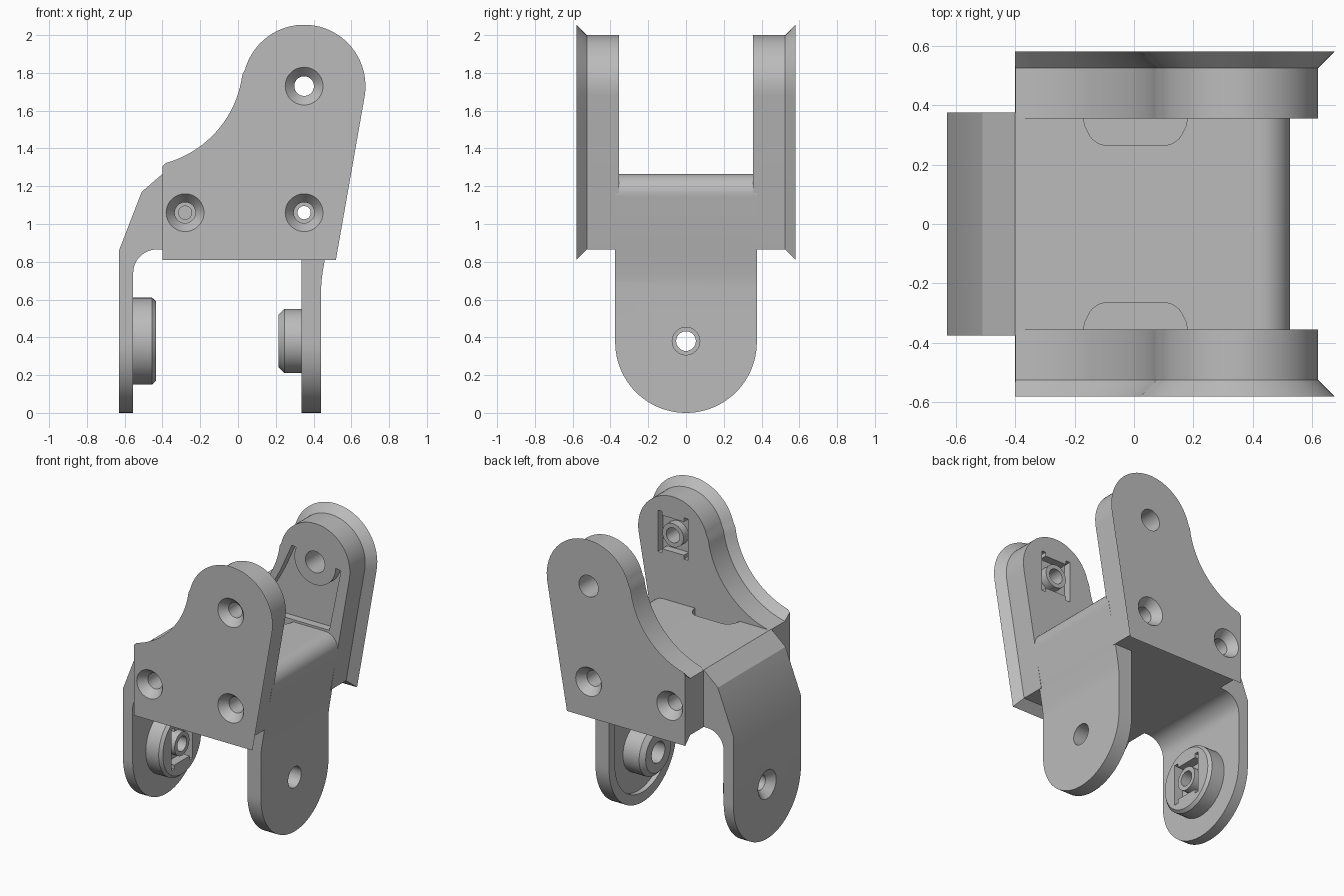
import bpy, bmesh
from math import sin, cos, radians, tau
from mathutils import Vector

cube = bpy.data.objects.get("Cube")
if cube:
    bpy.data.objects.remove(cube, do_unlink=True)

grey = bpy.data.materials.new("plain_grey")
grey.use_nodes = True
grey.diffuse_color = (0.5, 0.5, 0.5, 1)
grey.node_tree.nodes["Principled BSDF"].inputs["Base Color"].default_value = (0.5, 0.5, 0.5, 1)

PLACE = {"x": lambda a, b, t: (t, a, b), "y": lambda a, b, t: (a, t, b),
         "z": lambda a, b, t: (a, b, t)}


def loft(name, axis, layers):
    """Solid through matching outlines, each given as (points, offset along axis)."""
    bm = bmesh.new()
    rings = [[bm.verts.new(PLACE[axis](a, b, t)) for a, b in pts] for pts, t in layers]
    n = len(rings[0])
    for lo, hi in zip(rings, rings[1:]):
        for i in range(n):
            j = (i + 1) % n
            bm.faces.new((lo[i], lo[j], hi[j], hi[i]))
    bm.faces.new(rings[0])
    bm.faces.new(rings[-1])
    bmesh.ops.recalc_face_normals(bm, faces=bm.faces)
    mesh = bpy.data.meshes.new(name)
    bm.to_mesh(mesh)
    bm.free()
    mesh.materials.append(grey)
    obj = bpy.data.objects.new(name, mesh)
    bpy.context.collection.objects.link(obj)
    return obj


def prism(name, axis, pts, t0, t1):
    return loft(name, axis, [(pts, t0), (pts, t1)])


def arc(ca, cb, r, start, end, n):
    angles = [radians(start + (end - start) * i / n) for i in range(n + 1)]
    return [(ca + r * cos(g), cb + r * sin(g)) for g in angles]


def turned(name, axis, centre, profile):
    """Solid of revolution from (radius, offset) pairs."""
    return loft(name, axis, [(arc(*centre, r, 0, 360, 48)[:-1], t) for r, t in profile])


def boolean(obj, tool, operation="DIFFERENCE"):
    mod = obj.modifiers.new("cut", "BOOLEAN")
    mod.operation, mod.solver, mod.object = operation, "EXACT", tool
    bpy.context.view_layer.objects.active = obj
    bpy.ops.object.modifier_apply(modifier=mod.name)
    bpy.data.objects.remove(tool, do_unlink=True)
    return obj


def inset(pts, d):
    """Mitred inset of a clockwise outline."""
    out = []
    for i, p in enumerate(pts):
        p, a, b = Vector(p), Vector(pts[i - 1]), Vector(pts[(i + 1) % len(pts)])
        e, f = (p - a).normalized(), (b - p).normalized()
        m, k = Vector((e.y, -e.x)), Vector((f.y, -f.x))
        out.append(tuple(p + (m + k) * d / (1 + m.dot(k))))
    return out


def socket(axis, centre, t0, t1):
    """Square recess with slotted corners and a round post left in the middle."""
    w, s, h = 0.117, 0.085, 0.145
    quarter = [(w, h), (s, h), (s, w)]
    half = quarter + [(-a, b) for a, b in reversed(quarter)]
    pts = half + [(-a, -b) for a, b in half]
    pts = [(centre[0] + a, centre[1] + b) for a, b in pts]
    tool = prism("socket_cutter", axis, pts, t0, t1)
    post = turned("post", axis, centre, [(s - 0.003, t0 - 0.1), (s - 0.003, t1 + 0.1)])
    return boolean(tool, post)


TOP, FRONT, BACK = (0.35, 1.73), (0.35, 1.06), (-0.28, 1.06)
LEG = (0, 0.38)


def screw_hole(centre, side, depth):
    steps = [(0.1, 0.62), (0.1, 0.58), (0.055, 0.52), (0.055, 0.385), (0.035, 0.385), (0.035, depth)]
    return turned("screw_cutter", "y", centre, [(r, side * t) for r, t in steps])


# Central yoke: side profile trimmed by a round-ended front profile
profile = [(-0.63, 0), (-0.63, 0.86), (-0.51, 1.17), (-0.4, 1.265)]
profile += arc(0.425, 1.165, 0.1, 90, -10, 12)
profile += [(0.469, 0.865), (0.449, 0.75)] + [(0.442, 0.70), (0.44, 0.66), (0.44, 0)]
profile += [(0.335, 0), (0.335, 0.865)] + arc(-0.43, 0.74, 0.125, 90, 180, 12) + [(-0.555, 0)]
yoke = prism("yoke", "y", profile, -0.375, 0.375)
outline = arc(0, 0.375, 0.375, 180, 360, 48) + [(0.375, 1.5), (-0.375, 1.5)]
boolean(yoke, prism("trim", "x", outline, -1, 1), "INTERSECT")

# Shallow recess on the inside of the right-hand leg
recess = arc(0, 0.38, 0.31, 180, 360, 32) + [(0.31, 0.8), (-0.31, 0.8)]
boolean(yoke, prism("leg_recess", "x", recess, 0.2, 0.37))

# Leg holes, countersunk on the outer left-hand leg
boolean(yoke, turned("hole", "x", LEG, [(0.073, 0.3), (0.073, 0.6)]))
boolean(yoke, turned("hole", "x", LEG, [(0.1, -0.7), (0.1, -0.63), (0.052, -0.58), (0.052, -0.5)]))

# Top slots and screw holes in the yoke
for s in (1, -1):
    slot = [(-0.17, 0.355), (-0.165, 0.33)] + arc(-0.09, 0.335, 0.07, 200, 270, 6)
    slot += arc(0.1, 0.335, 0.07, 270, 340, 6) + [(0.175, 0.33), (0.18, 0.355)]
    boolean(yoke, prism("slot", "z", [(a, s * b) for a, b in slot], 1.17, 1.4))
    boolean(yoke, screw_hole(BACK, s, 0.25))
boolean(yoke, turned("hole", "y", FRONT, [(0.035, -0.5), (0.035, 0.5)]))

# Pivot bosses facing each other between the legs
right_boss = turned("right_leg_boss", "x", LEG,
                    [(0.17, 0.39), (0.17, 0.245), (0.14, 0.215)])
boolean(right_boss, turned("hole", "x", LEG, [(0.073, 0.1), (0.073, 0.6)]))
left_boss = turned("left_leg_boss", "x", LEG,
                   [(0.23, -0.57), (0.23, -0.455), (0.212, -0.435)])
boolean(left_boss, socket("x", LEG, -0.5, -0.4))
boolean(left_boss, turned("hole", "x", LEG, [(0.052, -0.7), (0.052, -0.3)]))

# Side plates with a chamfered outer rim
outer = [(0.472, 0.865), (-0.4, 0.865)] + arc(-0.53, 1.86, 0.612, -77.7, -8.4, 24)
outer += arc(0.35, 1.73, 0.27, 171.6, -10, 32)[1:]
rim = [(-0.4 if abs(p[0] + 0.4) < 1e-3 else q[0], q[1]) for p, q in zip(outer, inset(outer, -0.055))]
plates = []
for name, s in (("back_plate", 1), ("front_plate", -1)):
    plate = loft(name, "y", [(outer, s * 0.355), (outer, s * 0.525), (rim, s * 0.58)])
    for centre in (FRONT, BACK):
        boolean(plate, screw_hole(centre, s, 0.25))
    plates.append(plate)

# Back plate: plain pivot hole and a pocket around its hub
back, front = plates
pocket = prism("pocket", "y", [(0.17, 1.8), (0.08, 1.6), (-0.02, 1.42), (-0.17, 1.28),
                               (0.46, 1.28), (0.55, 1.72)], 0.3, 0.41)
boolean(pocket, turned("hub", "y", TOP, [(0.16, 0.2), (0.16, 0.5)]))
boolean(back, pocket)
boolean(back, turned("hole", "y", TOP, [(0.075, 0.2), (0.075, 0.7)]))

# Front plate: countersunk pivot hole and a square socket inside
boolean(front, socket("y", TOP, -0.41, -0.3))
boolean(front, turned("hole", "y", TOP, [(0.1, -0.7), (0.1, -0.58), (0.052, -0.53), (0.052, -0.2)]))

# Smooth curved walls, keep edges crisp
for obj in (yoke, right_boss, left_boss, back, front):
    bpy.ops.object.select_all(action="DESELECT")
    obj.select_set(True)
    bpy.context.view_layer.objects.active = obj
    bpy.ops.object.shade_smooth_by_angle(angle=radians(25))
